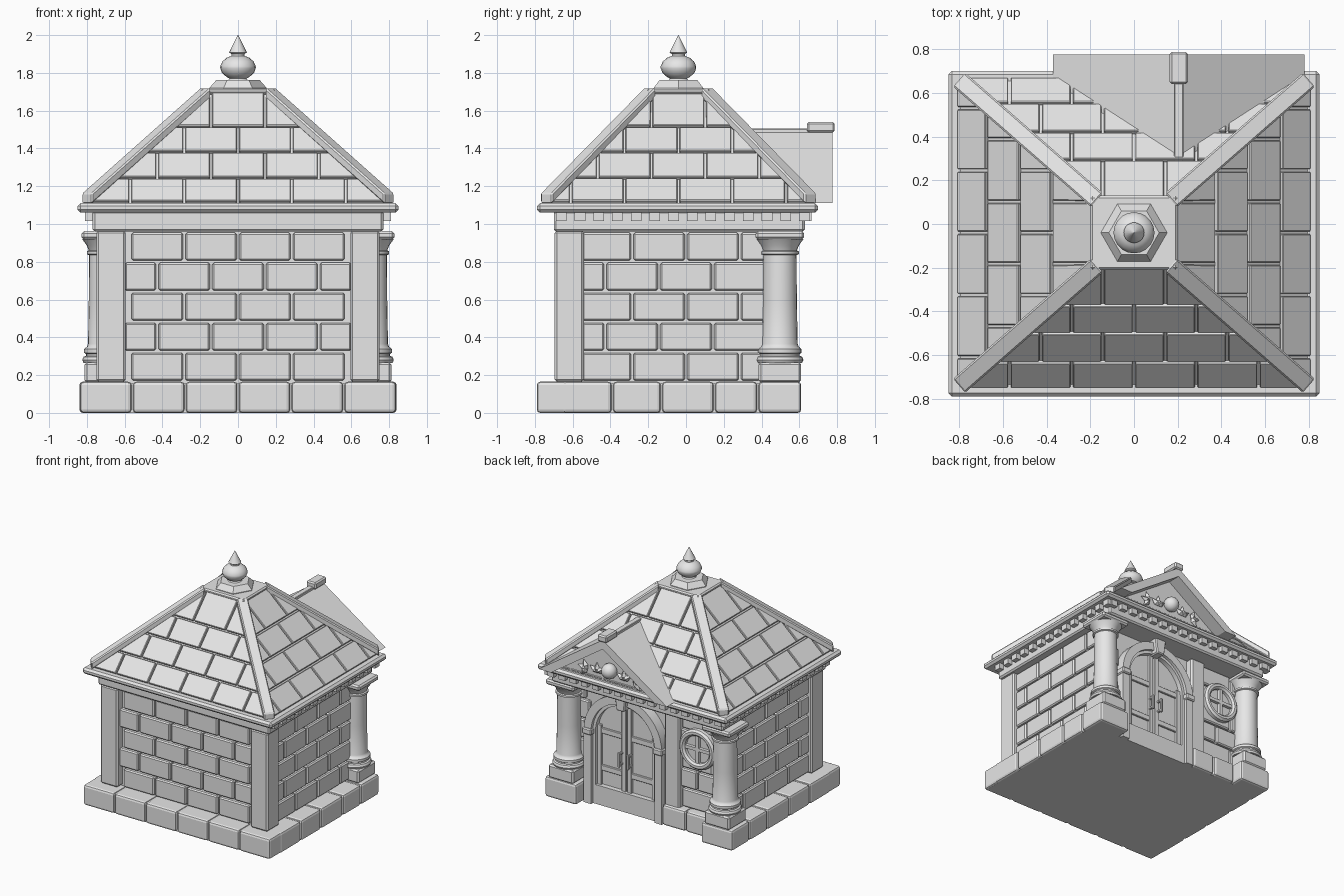
import bpy, bmesh, math
from mathutils import Vector, Matrix

if "Cube" in bpy.data.objects:
    bpy.data.objects.remove(bpy.data.objects["Cube"])

stone = bpy.data.materials.new("pale_stone")
stone.use_nodes = True
COLOUR = (0.8, 0.8, 0.8, 1)
stone.diffuse_color = COLOUR
stone.node_tree.nodes["Principled BSDF"].inputs["Base Color"].default_value = COLOUR


def finish(name, bm, bevel=0.0, smooth=False, segments=1):
    bmesh.ops.remove_doubles(bm, verts=bm.verts, dist=0.0001)
    bmesh.ops.recalc_face_normals(bm, faces=bm.faces)
    mesh = bpy.data.meshes.new(name)
    bm.to_mesh(mesh)
    bm.free()
    mesh.materials.append(stone)
    ob = bpy.data.objects.new(name, mesh)
    bpy.context.collection.objects.link(ob)
    if smooth:
        bpy.ops.object.select_all(action='DESELECT')
        ob.select_set(True)
        bpy.context.view_layer.objects.active = ob
        bpy.ops.object.shade_smooth_by_angle(angle=math.radians(40))
    if bevel:
        mod = ob.modifiers.new("bevel", 'BEVEL')
        mod.width, mod.segments = bevel, segments
        mod.limit_method = 'ANGLE'
    return ob


def loft(bm, rings, caps=True):
    """Skin a list of equally long closed point rings."""
    vs = [[bm.verts.new(p) for p in ring] for ring in rings]
    n = len(vs[0])
    for a, b in zip(vs, vs[1:]):
        for i in range(n):
            j = (i + 1) % n
            bm.faces.new((a[i], a[j], b[j], b[i]))
    if caps:
        bm.faces.new(vs[0])
        bm.faces.new(vs[-1])


def box(bm, x, y, z):
    loft(bm, [[(x[0], y[0], h), (x[1], y[0], h), (x[1], y[1], h), (x[0], y[1], h)] for h in z])


def prism(bm, outline, y0, y1):
    loft(bm, [[(x, y, z) for x, z in outline] for y in (y0, y1)])


def lathe(bm, profile, n=24, matrix=Matrix(), caps=True):
    turn = [2 * math.pi * i / n for i in range(n)]
    loft(bm, [[matrix @ Vector((r * math.cos(a), r * math.sin(a), z)) for a in turn]
              for r, z in profile], caps)


def solid(name, x, y, z, bevel=0.012):
    bm = bmesh.new()
    box(bm, x, y, z)
    return finish(name, bm, bevel)


# Solid cores
solid("plinth_core", (-0.82, 0.82), (-0.77, 0.5), (0, 0.155), 0)
solid("wall_core", (-0.69, 0.69), (-0.63, 0.44), (0.15, 0.97), 0)

# Plinth blocks
bm = bmesh.new()
step = 1.68 / 6
for i in range(6):
    a = -0.84 + i * step
    box(bm, (a + 0.004, a + step - 0.004), (-0.79, -0.62), (0, 0.165))
joints = [-0.66, -0.39, -0.13, 0.15, 0.38]
for s in (-1, 1):
    for a, b in zip(joints, joints[1:]):
        box(bm, sorted((s * 0.84, s * 0.62)), (a + 0.004, b - 0.004), (0, 0.165))
    box(bm, sorted((s * 0.84, s * 0.56)), (0.385, 0.61), (0, 0.165))
for a, b in ((-0.56, -0.36), (-0.36, -0.15)):
    box(bm, (a + 0.004, b - 0.004), (0.35, 0.525), (0, 0.165))
finish("plinth_blocks", bm, 0.018, segments=2)

# Brick courses of the four walls
COURSE, BRICK, GAP = 0.159, 0.285, 0.006


def bricks(bm, lo, hi, place, top=5):
    for row in range(top):
        z = (0.165 + row * COURSE + GAP, 0.165 + (row + 1) * COURSE - GAP)
        start = -4 * BRICK + (row % 2) * BRICK / 2
        for k in range(9):
            a = max(lo, start + k * BRICK + GAP)
            b = min(hi, start + (k + 1) * BRICK - GAP)
            if b - a > 0.03:
                place(bm, (a, b), z)


bm = bmesh.new()
bricks(bm, -0.6, 0.6, lambda m, u, z: box(m, u, (-0.665, -0.6), z))
bricks(bm, -0.69, -0.28, lambda m, u, z: box(m, u, (0.4, 0.47), z))
bricks(bm, 0.54, 0.69, lambda m, u, z: box(m, u, (0.4, 0.47), z))
for s in (-1, 1):
    bricks(bm, -0.55, 0.465, lambda m, u, z: box(m, sorted((s * 0.65, s * 0.72)), u, z))
finish("wall_bricks", bm, 0.009)

# Corner piers and the pier beside the door
bm = bmesh.new()
for s in (-1, 1):
    box(bm, sorted((s * 0.595, s * 0.75)), (-0.695, -0.54), (0.165, 0.965))
box(bm, (-0.29, -0.155), (0.4, 0.5), (0, 0.965))
finish("piers", bm, 0.012)

# Frieze, dentils and cornice
solid("frieze", (-0.77, 0.77), (-0.7, 0.63), (0.96, 1.07))
solid("cornice", (-0.85, 0.85), (-0.79, 0.7), (1.06, 1.11), 0.016)
bm = bmesh.new()
for i in range(14):
    y = -0.66 + i * 0.099
    for s in (-1, 1):
        box(bm, sorted((s * 0.76, s * 0.81)), (y - 0.028, y + 0.028), (1.015, 1.065))
for i in range(16):
    x = -0.75 + i * 0.1
    box(bm, (x - 0.028, x + 0.028), (0.62, 0.665), (1.015, 1.065))
finish("dentils", bm)

# Columns on square pedestals
for side, s in (("left", 1), ("right", -1)):
    at = Matrix.Translation((s * 0.7, 0.497, 0))
    bm = bmesh.new()
    lathe(bm, [(0.118, 0.265), (0.125, 0.28), (0.118, 0.297), (0.105, 0.302), (0.105, 0.312),
               (0.115, 0.318), (0.115, 0.338), (0.1, 0.35), (0.094, 0.365), (0.09, 0.6),
               (0.088, 0.835), (0.1, 0.84), (0.1, 0.855), (0.09, 0.86), (0.1, 0.885),
               (0.125, 0.92)], 24, at)
    finish(side + "_column", bm, smooth=True)
    bm = bmesh.new()
    x, y = s * 0.7, 0.497
    box(bm, (x - 0.112, x + 0.112), (y - 0.112, y + 0.112), (0.16, 0.268))
    box(bm, (x - 0.128, x + 0.128), (y - 0.128, y + 0.128), (0.918, 0.962))
    finish(side + "_column_blocks", bm, 0.012)

# Hipped roof with tile rows
CY = -0.04


def corners(hx, hy, z):
    return [Vector((sx * hx, CY + sy * hy, z)) for sx, sy in ((-1, -1), (1, -1), (1, 1), (-1, 1))]


low, high = corners(0.8, 0.7, 1.105), corners(0.16, 0.14, 1.69)
bm = bmesh.new()
loft(bm, [low, high])
finish("roof_core", bm)
bm = bmesh.new()
rows = (0.0, 0.215, 0.45, 0.68, 1.0)
for i in range(4):
    b0, b1, t0, t1 = low[i], low[(i + 1) % 4], high[i], high[(i + 1) % 4]
    along = (b1 - b0).normalized()
    mid_low, mid_high = (b0 + b1) / 2, (t0 + t1) / 2
    normal = along.cross(mid_high - mid_low).normalized()
    half = lambda t: ((b1 - b0).length * (1 - t) + (t1 - t0).length * t) / 2
    for r in range(4):
        ta, tb = rows[r] + 0.008, rows[r + 1] - 0.008
        for k in range(-4, 5):
            a = (k - 0.5 * (r % 2)) * BRICK + GAP
            b = a + BRICK - 2 * GAP
            quad = []
            for u, t in ((a, ta), (b, ta), (b, tb), (a, tb)):
                u = max(-half(t), min(half(t), u))
                quad.append(mid_low.lerp(mid_high, t) + along * u)
            if (quad[1] - quad[0]).length > 0.03:
                loft(bm, [[p + normal * d for p in quad] for d in (-0.01, 0.022)])
finish("roof_tiles", bm, 0.006)

# Hip ridge bars
bm = bmesh.new()
for a, b in zip(corners(0.8, 0.7, 1.135), corners(0.17, 0.15, 1.695)):
    across = (b - a).cross(Vector((0, 0, 1))).normalized() * 0.042
    up = Vector((0, 0, 0.028))
    loft(bm, [[p - across - up, p + across - up, p + across + up, p - across + up] for p in (a, b)])
finish("hip_bars", bm, 0.008)

# Roof cap and finial
solid("roof_cap", (-0.2, 0.2), (CY - 0.17, CY + 0.17), (1.685, 1.715), 0.01)
bm = bmesh.new()
at = Matrix.Translation((0, CY, 0))
lathe(bm, [(0.152, 1.712), (0.152, 1.72), (0.115, 1.762)], 6, at)
finish("finial_base", bm)
bm = bmesh.new()
lathe(bm, [(0.06, 1.755), (0.045, 1.77), (0.06, 1.778), (0.085, 1.8), (0.094, 1.825),
           (0.094, 1.835), (0.083, 1.86), (0.06, 1.88), (0.035, 1.89), (0.035, 1.9),
           (0.047, 1.908), (0.001, 2.0)], 20, at)
finish("finial", bm, smooth=True)

# Gable over the door
GX, HALF, PEAK, FOOT = 0.205, 0.575, 1.5, 1.112


def chevron(depth):
    inner = HALF - depth * HALF / (PEAK - FOOT)
    return [(GX - HALF, FOOT), (GX, PEAK), (GX + HALF, FOOT), (GX + inner, FOOT),
            (GX, PEAK - depth), (GX - inner, FOOT)]


bm = bmesh.new()
prism(bm, [(GX - 0.53, FOOT - 0.01), (GX, 1.47), (GX + 0.53, FOOT - 0.01)], 0.25, 0.665)
finish("gable_wall", bm)
bm = bmesh.new()
prism(bm, chevron(0.03), 0.27, 0.66)
prism(bm, chevron(0.075), 0.645, 0.775)
finish("gable_roof", bm)
solid("gable_ridge", (GX - 0.022, GX + 0.022), (0.28, 0.66), (1.47, 1.505), 0.004)
solid("gable_keystone", (GX - 0.042, GX + 0.042), (0.64, 0.787), (1.485, 1.54), 0.01)

# Gable ornament: a ball between two fans of pointed leaves
bm = bmesh.new()
bmesh.ops.create_uvsphere(bm, u_segments=16, v_segments=10, radius=0.06,
                          matrix=Matrix.Translation((GX, 0.69, 1.215)))
finish("gable_ball", bm, smooth=True)
bm = bmesh.new()
for s in (-1, 1):
    for dist, turns in ((0.12, (-60, 0, 60)), (0.215, (20, 80, 140))):
        for turn in turns:
            at = (Matrix.Translation((GX + s * dist, 0.675, 1.175))
                  @ Matrix.Rotation(math.radians(s * turn), 4, 'Y'))
            lathe(bm, [(0.006, -0.01), (0.026, 0.025), (0.001, 0.075)], 4, at)
finish("gable_leaves", bm)

# Arched doorway
DX, SPRING = 0.2, 0.59


def arch(r, n=20):
    curve = [(DX + r * math.cos(math.pi * i / n), SPRING + r * math.sin(math.pi * i / n))
             for i in range(n + 1)]
    return [(DX + r, 0.0)] + curve + [(DX - r, 0.0)]


bm = bmesh.new()
for outer, inner, front in ((0.35, 0.285, 0.525), (0.3, 0.262, 0.5)):
    prism(bm, arch(outer) + arch(inner)[::-1], 0.4, front)
finish("door_arch", bm, smooth=True)
bm = bmesh.new()
for s in (-1, 1):
    x = DX + s * 0.318
    box(bm, (x - 0.042, x + 0.042), (0.42, 0.54), (SPRING - 0.03, SPRING + 0.02))
prism(bm, [(DX - 0.035, 0.84), (DX + 0.035, 0.84), (DX + 0.055, 0.985), (DX - 0.055, 0.985)], 0.44, 0.56)
finish("arch_blocks", bm, 0.008)
bm = bmesh.new()
prism(bm, arch(0.27), 0.4, 0.46)
finish("door_panel", bm)
bm = bmesh.new()
for s in (-1, 1):
    for a, b, top in ((0.006, 0.045, 0.85), (0.225, 0.265, 0.64)):
        box(bm, sorted((DX + s * a, DX + s * b)), (0.45, 0.478), (0.0, top))
    for z in (0.0, 0.27, 0.57):
        box(bm, sorted((DX + s * 0.04, DX + s * 0.23)), (0.45, 0.474), (z, z + 0.045))
finish("door_rails", bm, 0.004)
bm = bmesh.new()
for s in (-1, 1):
    x = DX + s * 0.04
    box(bm, (x - 0.01, x + 0.01), (0.505, 0.525), (0.36, 0.48))
    for z in (0.37, 0.455):
        box(bm, (x - 0.01, x + 0.01), (0.47, 0.515), (z, z + 0.018))
finish("door_handles", bm, 0.004)

# Round window with a cross bar
WX, WZ = -0.45, 0.68
at = Matrix.Translation((WX, 0.47, WZ)) @ Matrix.Rotation(-math.pi / 2, 4, 'X')
bm = bmesh.new()
lathe(bm, [(0.16, -0.03), (0.16, 0.03), (0.145, 0.045), (0.125, 0.045), (0.11, 0.03),
           (0.11, 0.005), (0.001, 0.005)], 28, at)
finish("window_ring", bm, smooth=True)
bm = bmesh.new()
box(bm, (WX - 0.115, WX + 0.115), (0.47, 0.5), (WZ - 0.013, WZ + 0.013))
box(bm, (WX - 0.013, WX + 0.013), (0.47, 0.5), (WZ - 0.115, WZ + 0.115))
finish("window_bars", bm)
